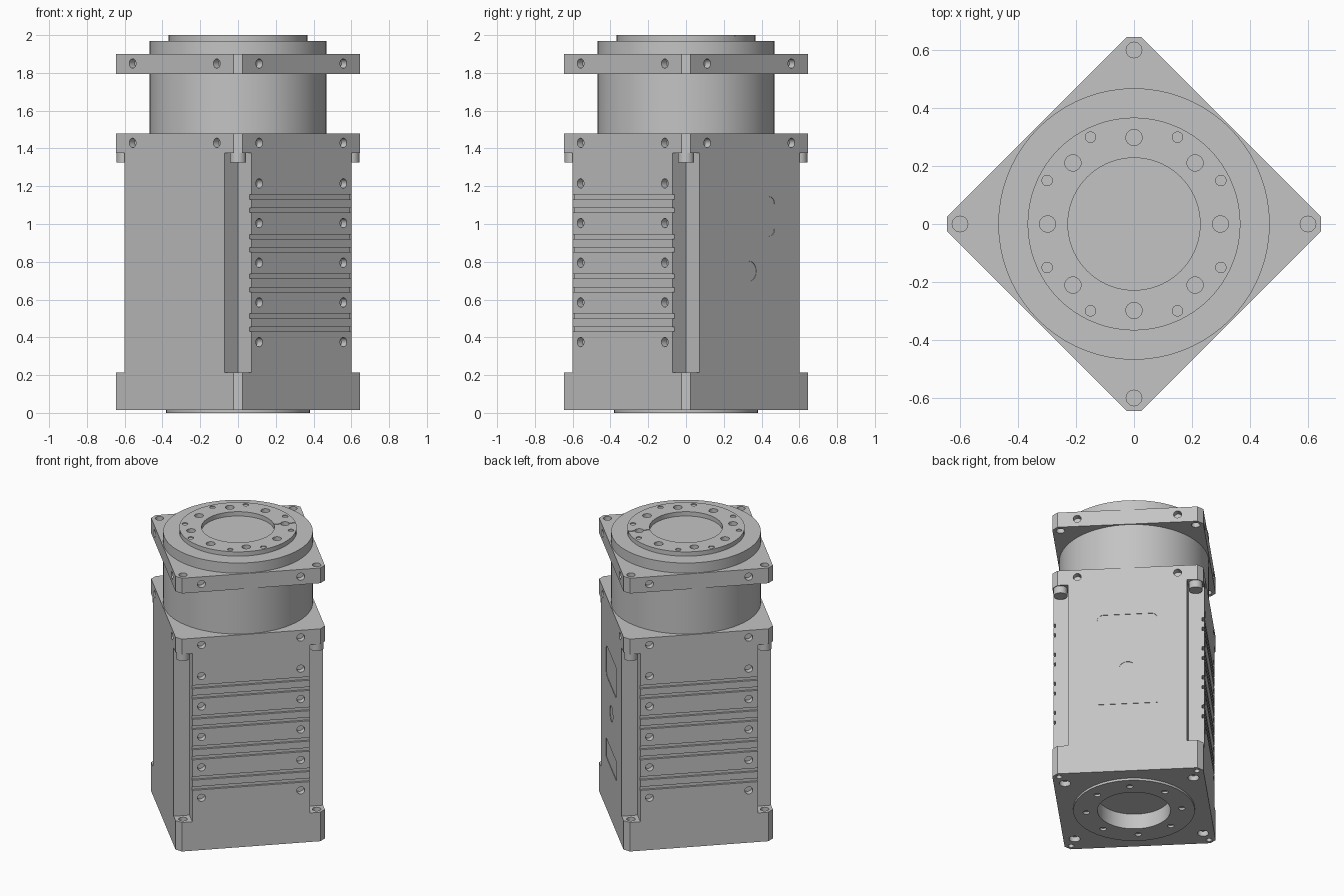
import bpy, bmesh
from math import radians, sqrt, cos, sin, pi
from mathutils import Matrix, Vector

if "Cube" in bpy.data.objects:
    bpy.data.objects.remove(bpy.data.objects["Cube"])

H = 0.474            # half width of the square housing
CORNER = 0.6 / sqrt(2)  # corner screw offset
HOLE = 0.315         # side screw offset

metal = bpy.data.materials.new("grey metal")
metal.use_nodes = True
metal.diffuse_color = (0.55, 0.55, 0.55, 1)
metal.node_tree.nodes["Principled BSDF"].inputs["Base Color"].default_value = (0.55, 0.55, 0.55, 1)


def make(name, bm):
    bmesh.ops.recalc_face_normals(bm, faces=bm.faces)
    mesh = bpy.data.meshes.new(name)
    bm.to_mesh(mesh)
    bm.free()
    obj = bpy.data.objects.new(name, mesh)
    bpy.context.collection.objects.link(obj)
    mesh.materials.append(metal)
    return obj


def prism(name, outline, z0, z1):
    bm = bmesh.new()
    face = bm.faces.new([bm.verts.new((x, y, z0)) for x, y in outline])
    new = bmesh.ops.extrude_face_region(bm, geom=[face])["geom"]
    bmesh.ops.translate(bm, vec=(0, 0, z1 - z0),
                        verts=[v for v in new if isinstance(v, bmesh.types.BMVert)])
    return make(name, bm)


def lathe(name, profile):
    bm = bmesh.new()
    verts = [bm.verts.new((r, 0, z)) for r, z in profile]
    edges = [bm.edges.new(pair) for pair in zip(verts, verts[1:])]
    bmesh.ops.spin(bm, geom=verts + edges, axis=(0, 0, 1), cent=(0, 0, 0),
                   angle=2 * pi, steps=72)
    bmesh.ops.remove_doubles(bm, verts=bm.verts, dist=0.0001)
    return make(name, bm)


def rod(bm, radius, depth, place, sides=24):
    bmesh.ops.create_cone(bm, cap_ends=True, segments=sides, radius1=radius,
                          radius2=radius, depth=depth, matrix=place)


def upright(bm, radius, x, y, z0, z1, sides=24):
    rod(bm, radius, z1 - z0, Matrix.Translation((x, y, (z0 + z1) / 2)), sides)


def block(bm, centre, size):
    bmesh.ops.create_cube(bm, size=1, matrix=Matrix.Translation(centre)
                          @ Matrix.Diagonal((*size, 1)))


def side_hole(bm, turn, offset, z, radius=0.025, depth=0.04):
    # round pocket in the face that lies `turn` quarter turns from +x
    rod(bm, radius, depth * 2, Matrix.Rotation(turn * pi / 2, 4, 'Z')
        @ Matrix.Translation((H, offset, z)) @ Matrix.Rotation(pi / 2, 4, 'Y'))


def cut(obj, bm):
    cutter = make("cutter", bm)
    cutter.hide_render = True
    mod = obj.modifiers.new("holes", 'BOOLEAN')
    mod.operation, mod.solver, mod.object = 'DIFFERENCE', 'EXACT', cutter
    mod.use_self = True
    bpy.context.view_layer.objects.active = obj
    bpy.ops.object.modifier_apply(modifier=mod.name)
    bpy.data.objects.remove(cutter)


def quarters(points):
    # repeat one corner's outline around the square
    return [(Matrix.Rotation(k * pi / 2, 2) @ Vector(p))[:] for k in range(4) for p in points]


corners = [(sx * CORNER, sy * CORNER) for sx in (-1, 1) for sy in (-1, 1)]
square = quarters([(H, H - 0.035), (H - 0.035, H)])
notched = quarters([(H, H - 0.1), (H - 0.1, H - 0.1), (H - 0.1, H)])
parts = []

# Square plates with screw holes in their sides
for name, z0, z1 in (("upper_flange", 1.795, 1.9), ("housing_top_plate", 1.375, 1.48)):
    plate = prism(name, square, z0, z1)
    bm = bmesh.new()
    for turn in range(4):
        for side in (-HOLE, HOLE):
            side_hole(bm, turn, side, (z0 + z1) / 2 + 0.002)
    if name == "upper_flange":
        for x, y in corners:
            upright(bm, 0.027, x, y, z0 - 0.1, z1 + 0.1)
    cut(plate, bm)
    parts.append(plate)

# Housing with notched corners, grooves and screw holes on two faces
body = prism("housing", notched, 0.215, 1.375)
bm = bmesh.new()
for face in (-1, 1):
    for row in range(4):
        for z in (1.143 - 0.21 * row, 1.073 - 0.21 * row):
            block(bm, (0, face * H, z), (1.2, 0.03, 0.024))
    for row in range(5):
        for side in (-HOLE, HOLE):
            side_hole(bm, face, side, 1.215 - 0.21 * row)
# Shallow service marks on one plain face: round window and long label
side_hole(bm, 0, 0, 0.75, 0.053, 0.003)
block(bm, (H, 0, 0.435), (0.006, 0.38, 0.13))
cut(body, bm)

# Rounded rectangular panel recess
bm = bmesh.new()
rim = []
for k, (sy, sz) in enumerate(((1, 1), (-1, 1), (-1, -1), (1, -1))):
    for step in range(6):
        a = k * pi / 2 + step * pi / 10
        rim.append(bm.verts.new((H - 0.003, sy * 0.15 + 0.04 * cos(a),
                                 1.04 + sz * 0.065 + 0.04 * sin(a))))
panel = bmesh.ops.extrude_face_region(bm, geom=[bm.faces.new(rim)])["geom"]
bmesh.ops.translate(bm, vec=(0.02, 0, 0),
                    verts=[v for v in panel if isinstance(v, bmesh.types.BMVert)])
cut(body, bm)
parts.append(body)

# Screw heads under the top plate
bm = bmesh.new()
for x, y in corners:
    upright(bm, 0.043, x, y, 1.325, 1.38)
parts.append(make("corner_screws", bm))

# Base flange and bottom cover
base = prism("base_flange", square, 0.105, 0.215)
bm = bmesh.new()
for x, y in corners:
    upright(bm, 0.027, x, y, 0.15, 0.3)
cut(base, bm)
cover = prism("bottom_cover", square, 0.015, 0.105)
bm = bmesh.new()
upright(bm, 0.228, 0, 0, -0.1, 0.2, 72)
for x, y in corners:
    upright(bm, 0.018, x * 1.02, y * 1.02, -0.1, 0.06)
    upright(bm, 0.035, x * 0.82, y * 0.95, -0.1, 0.05)
cut(cover, bm)
parts += [base, cover]

# Raised ring under the bottom cover
ring = lathe("bottom_ring", [(0.228, 0), (0.38, 0), (0.38, 0.016), (0.228, 0.016), (0.228, 0)])
bm = bmesh.new()
for k in range(8):
    upright(bm, 0.02, 0.3 * cos(k * pi / 4), 0.3 * sin(k * pi / 4), -0.1, 0.1)
cut(ring, bm)
parts.append(ring)

# Round neck and output face
head = lathe("output_head", [(0, 1.48), (0.468, 1.48), (0.468, 1.97), (0.367, 1.97),
                             (0.367, 2), (0.228, 2), (0.228, 1.97), (0, 1.97)])
bm = bmesh.new()
for k in range(8):
    a = k * pi / 4
    upright(bm, 0.028, 0.298 * cos(a), 0.298 * sin(a), 1.95, 2.1)
for k in range(4):
    for a in (k * pi / 2 + radians(18.4), k * pi / 2 - radians(18.4)):
        upright(bm, 0.018, 0.335 * cos(a), 0.335 * sin(a), 1.994, 2.1)
block(bm, (0.295, 0, 2), (0.144, 0.008, 0.01))
cut(head, bm)
parts.append(head)

# Turn the whole assembly to stand corner-forward
for obj in parts:
    obj.rotation_euler.z = radians(45)
bpy.ops.object.select_all(action='DESELECT')
for obj in parts:
    obj.select_set(True)
bpy.context.view_layer.objects.active = parts[0]
bpy.ops.object.shade_smooth_by_angle(angle=radians(30))
